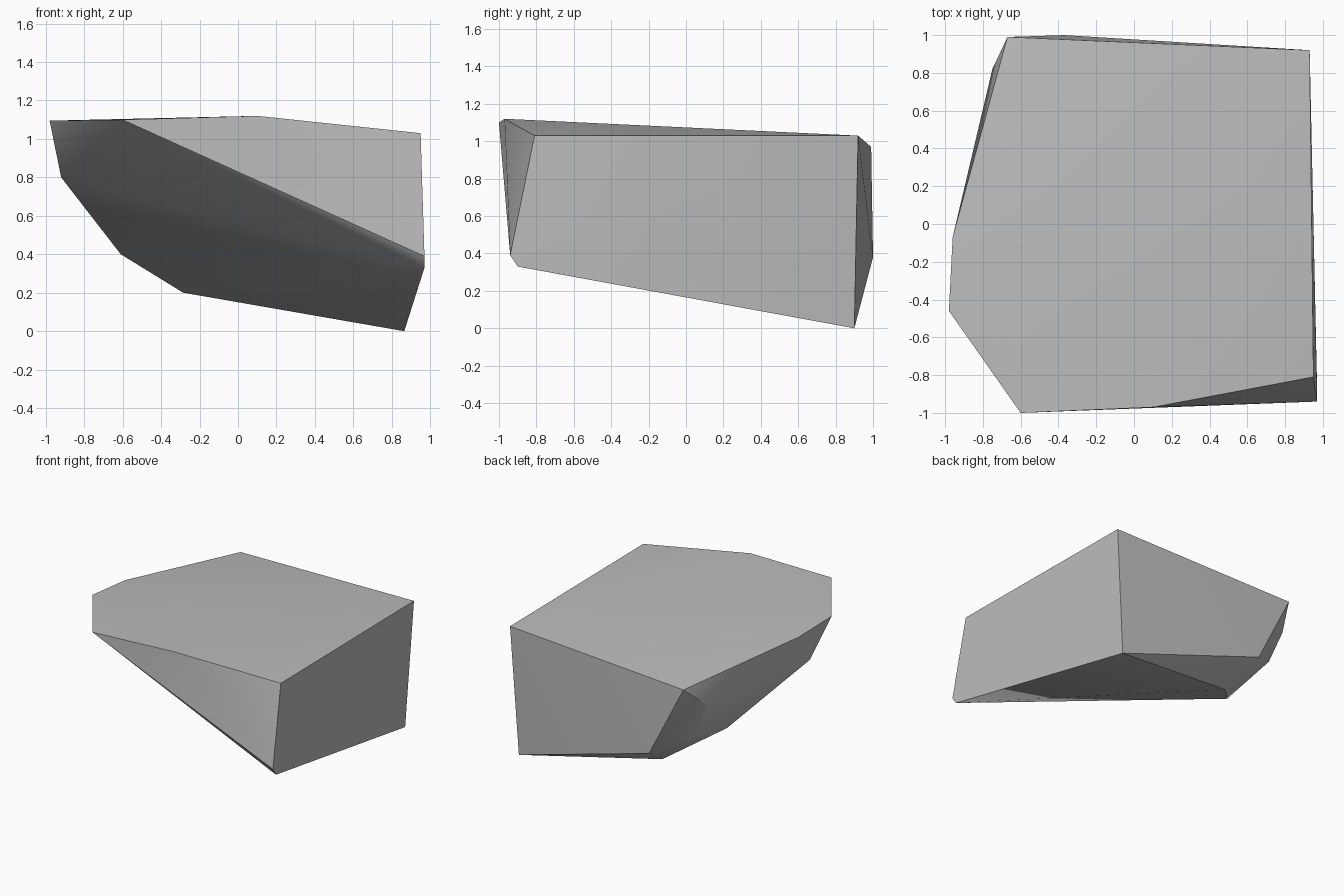
import bpy
import bmesh
import math

# Remove the default object
default_cube = bpy.data.objects.get("Cube")
if default_cube:
    bpy.data.objects.remove(default_cube, do_unlink=True)


def make_material(name, colour):
    material = bpy.data.materials.new(name)
    material.use_nodes = True
    material.diffuse_color = colour
    shader = next(n for n in material.node_tree.nodes if n.type == "BSDF_PRINCIPLED")
    shader.inputs["Base Color"].default_value = colour
    shader.inputs["Roughness"].default_value = 0.9
    return material


def make_hull(name, corners, material):
    """Wrap the corner points in a convex shell and weld nearly flat facets."""
    bm = bmesh.new()
    for corner in corners:
        bm.verts.new(corner)
    hull = bmesh.ops.convex_hull(bm, input=bm.verts)
    leftovers = {v for v in hull["geom_interior"] + hull["geom_unused"]
                 if isinstance(v, bmesh.types.BMVert)}
    bmesh.ops.delete(bm, geom=list(leftovers), context="VERTS")
    bmesh.ops.recalc_face_normals(bm, faces=bm.faces)
    mesh = bpy.data.meshes.new(name)
    bm.to_mesh(mesh)
    bm.free()
    mesh.materials.append(material)
    rock = bpy.data.objects.new(name, mesh)
    bpy.context.collection.objects.link(rock)
    return rock


# Slightly tilted top outline
top_rim = [
    (-.67, .99, .97), (.93, .92, 1.03), (.95, -.81, 1.03), (.1, -.97, 1.12),
    (-.6, -1, 1.1), (-.98, -.46, 1.095), (-.96, -.07, 1.07),
]
# Narrow chipped corner at the front left
front_chip = [(.97, -.94, .39), (.97, -.9, .33)]
# Sloping underside, lowest at the back left
underside = [
    (.865, .9, 0), (-.285, .71, .2), (-.61, .35, .4), (-.92, -.27, .8),
]
# Rounded back right corner
back_corner = [(-.37, 1, .38), (-.75, .82, .81), (-.66, .77, .55)]

stone_grey = make_material("stone grey", (.5, .5, .5, 1))
boulder = make_hull("boulder", top_rim + front_chip + underside + back_corner, stone_grey)

# Soft facets with crisp main edges
bpy.ops.object.select_all(action="DESELECT")
boulder.select_set(True)
bpy.context.view_layer.objects.active = boulder
bpy.ops.object.shade_smooth_by_angle(angle=math.radians(30))
